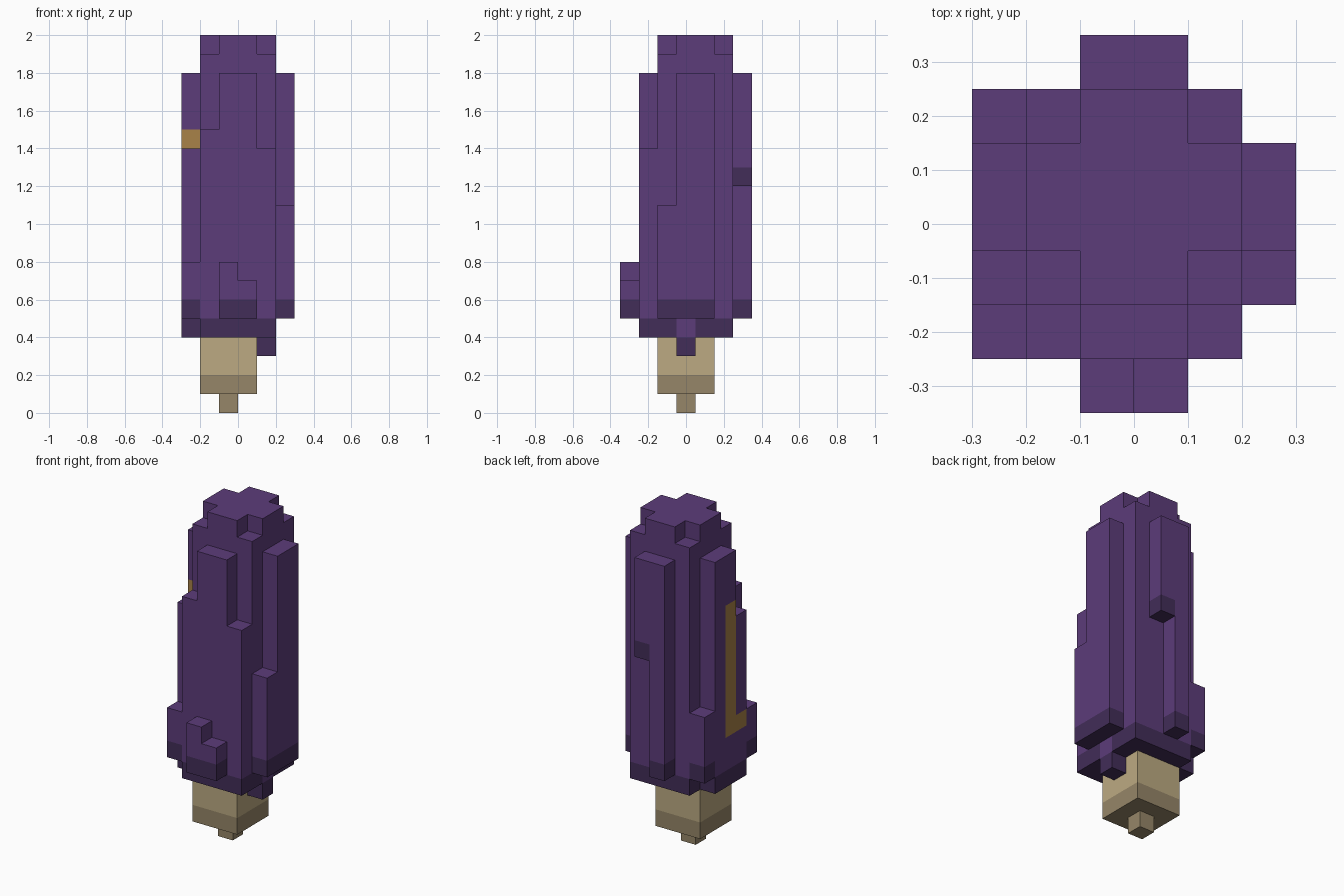
import bpy
import bmesh
from mathutils import Vector

U = 0.1  # block size
cube = bpy.data.objects.get("Cube")
if cube:
    bpy.data.objects.remove(cube, do_unlink=True)


def make_material(name, rgb):
    lin = [((c / 255 + 0.055) / 1.055) ** 2.4 for c in rgb]
    m = bpy.data.materials.new(name)
    m.use_nodes = True
    m.diffuse_color = (*lin, 1)
    m.node_tree.nodes["Principled BSDF"].inputs["Base Color"].default_value = (*lin, 1)
    return m


MATS = [make_material("purple", (92, 60, 122)),
        make_material("dark purple", (66, 45, 88)),
        make_material("tan", (188, 170, 130)),
        make_material("dark tan", (150, 134, 104)),
        make_material("gold", (168, 130, 72))]
PURPLE, TAN, GOLD = 0, 2, 4


def columns(xs, ys, bottom, top, colour=PURPLE):
    """Block columns; the lowest block of each takes the darker shade."""
    return {(x, y, z): colour + (z == bottom)
            for x in xs for y in ys for z in range(bottom, top)}


parts = {}

# Main body: rounded corners are one block lower than the crown
body = columns(range(-2, 2), range(-1, 3), 4, 19)
body |= columns(range(-2, 2), range(0, 2), 4, 20)
body |= columns(range(-1, 1), range(-1, 3), 4, 20)
body |= columns([1], [0], 3, 20)  # hanging drip
parts["body"] = body

# Front face, stepped at both sides
parts["front_panel"] = (columns([-1, 0], [-2], 4, 18) | columns([-2], [-2], 4, 15)
                        | columns([1], [-2], 4, 14))
parts["front_bump"] = columns([-1], [-3], 5, 8) | columns([0], [-3], 5, 7)

# Ribs on the back and the two sides
parts["back_rib"] = columns([-1], [3], 5, 18) | columns([0], [3], 12, 18)
parts["left_rib"] = columns([2], [0, 1], 5, 18) | columns([2], [-1], 5, 11)
right = (columns([-3], [0, 1], 4, 18) | columns([-3], [-1], 4, 14)
         | columns([-3], [-2], 5, 8) | columns([-3], [2], 5, 9))
# Gold hook-shaped inlay in the right rib
right.update({(-3, 0, z): GOLD for z in range(7, 15)})
right[(-3, -1, 7)] = GOLD
parts["right_rib"] = right

# Wooden stick with a small tip
parts["stick"] = columns(range(-2, 1), range(-1, 2), 1, 4, TAN)
parts["stick_tip"] = columns([-1], [0], 0, 1, TAN)

filled = set().union(*parts.values())


def build(name, blocks):
    """Skin the blocks with outward faces where they are exposed."""
    bm = bmesh.new()
    for cell, mat in blocks.items():
        centre = Vector((cell[0] + 0.5, cell[1], cell[2] + 0.5))
        for axis in range(3):
            for sign in (-1, 1):
                near = list(cell)
                near[axis] += sign
                if tuple(near) in filled:
                    continue
                n, a, b = Vector(), Vector(), Vector()
                n[axis] = sign / 2
                a[(axis + 1) % 3] = 0.5
                b[(axis + 2) % 3] = sign / 2
                quad = (-a - b, a - b, a + b, b - a)
                face = bm.faces.new([bm.verts.new((centre + n + q) * U) for q in quad])
                face.material_index = mat
    bmesh.ops.remove_doubles(bm, verts=bm.verts, dist=U / 100)
    bmesh.ops.dissolve_limit(bm, angle_limit=0.01, verts=bm.verts, edges=bm.edges,
                             delimit={'MATERIAL'})
    mesh = bpy.data.meshes.new(name)
    bm.to_mesh(mesh)
    bm.free()
    for m in MATS:
        mesh.materials.append(m)
    bpy.context.collection.objects.link(bpy.data.objects.new(name, mesh))


for part_name, part_blocks in parts.items():
    build(part_name, part_blocks)
